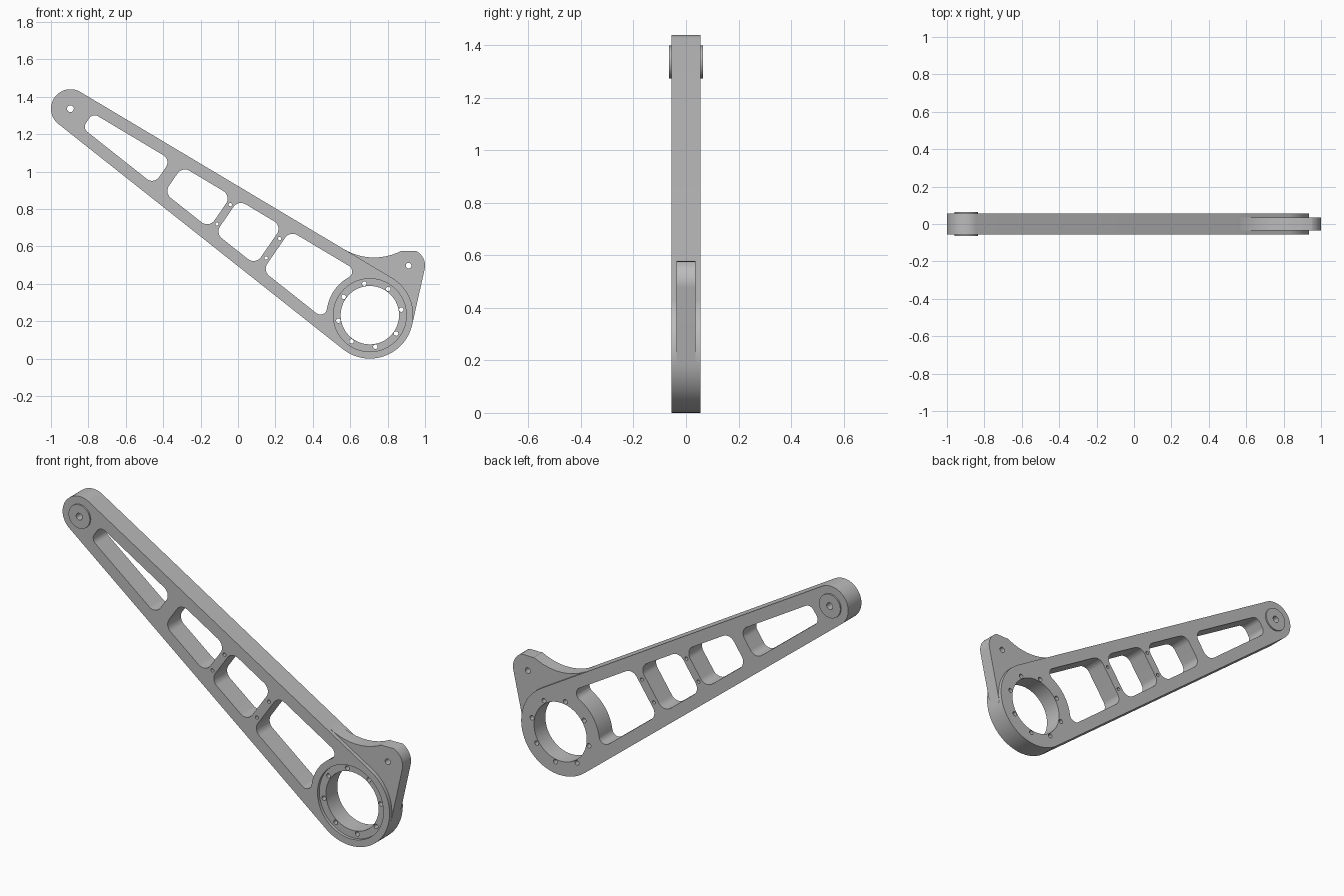
import bpy, bmesh
from math import radians, degrees, sin, cos, asin, acos, atan2
from mathutils import Vector

if "Cube" in bpy.data.objects:
    bpy.data.objects.remove(bpy.data.objects["Cube"], do_unlink=True)

grey = bpy.data.materials.new("machined grey")
grey.use_nodes = True
grey.diffuse_color = (0.5, 0.5, 0.5, 1)
grey.node_tree.nodes["Principled BSDF"].inputs["Base Color"].default_value = (0.5, 0.5, 0.5, 1)

# Key sizes, in the front plane (x, z)
PIVOT, PIVOT_R = Vector((-0.896, 1.336)), 0.104
HUB, HUB_R = Vector((0.705, 0.232)), 0.232
LUG, LUG_R = Vector((0.912, 0.497)), 0.088
HALF, LUG_HALF, RIM = 0.056, 0.036, 0.063

AXIS = (HUB - PIVOT).normalized()
UP = Vector((-AXIS.y, AXIS.x))
LENGTH = (HUB - PIVOT).length
TAPER = asin((HUB_R - PIVOT_R) / LENGTH)
EDGE = 90 + degrees(TAPER)          # direction the upper edge faces, from the arm axis


def arc(centre, r, start, end):
    n = max(3, int(abs(end - start) / 4))
    steps = [radians(start + (end - start) * i / n) for i in range(n + 1)]
    return [Vector((centre[0] + r * cos(a), centre[1] + r * sin(a))) for a in steps]


def circle(centre, r):
    return arc(centre, r, 0, 360)[:-1]


def on_arm(points):
    """Move points from arm coordinates (along, across) to the front plane."""
    return [PIVOT + AXIS * p.x + UP * p.y for p in points]


def mirrored(half):
    """Close an upper half outline with its reflection in the arm axis."""
    return on_arm(half + [Vector((p.x, -p.y)) for p in reversed(half) if abs(p.y) > 1e-6])


def plate(name, loops, y0, y1):
    """Extrude an outline with holes from y0 to y1."""
    bm = bmesh.new()
    for loop in loops:
        vs = [bm.verts.new((p.x, y0, p.y)) for p in loop]
        for a, b in zip(vs, vs[1:] + vs[:1]):
            bm.edges.new((a, b))
    bmesh.ops.triangle_fill(bm, use_beauty=True, edges=bm.edges[:], normal=(0, -1, 0))
    out = bmesh.ops.extrude_face_region(bm, geom=bm.faces[:], use_keep_orig=True)
    moved = [g for g in out["geom"] if isinstance(g, bmesh.types.BMVert)]
    bmesh.ops.translate(bm, verts=moved, vec=(0, y1 - y0, 0))
    bmesh.ops.recalc_face_normals(bm, faces=bm.faces[:])
    mesh = bpy.data.meshes.new(name)
    bm.to_mesh(mesh)
    bm.free()
    mesh.materials.append(grey)
    ob = bpy.data.objects.new(name, mesh)
    bpy.context.collection.objects.link(ob)
    return ob


def smooth(ob):
    bpy.ops.object.select_all(action='DESELECT')
    ob.select_set(True)
    bpy.context.view_layer.objects.active = ob
    bpy.ops.object.shade_smooth_by_angle(angle=radians(30))


def corner(u, r):
    """Centre of a window corner whose arc touches the rim line."""
    return (u, (PIVOT_R - RIM - r + u * sin(TAPER)) / cos(TAPER))


def window(u0, u1, r0, r1):
    return mirrored(arc(corner(u0 + r0, r0), r0, 180, EDGE)
                    + arc(corner(u1 - r1, r1), r1, EDGE, 0))


def hub_window(u0, r0, r1):
    """Window whose far end follows the hub."""
    touch = EDGE + degrees(acos((HUB_R - RIM - r1) / (HUB_R + r1)))
    reach, a = HUB_R + r1, radians(touch)
    centre = (LENGTH + reach * cos(a), reach * sin(a))
    return mirrored(arc(corner(u0 + r0, r0), r0, 180, EDGE)
                    + arc(centre, r1, EDGE, touch - 180)
                    + arc((LENGTH, 0), HUB_R, touch, 180)[1:])


# Arm: tapered outline, four windows, bore, bolt circle and bridge holes
outline = mirrored(arc((LENGTH, 0), HUB_R, 0, EDGE) + arc((0, 0), PIVOT_R, EDGE, 180))
holes = [window(0.112, 0.598, 0.036, 0.045),
         window(0.668, 0.973, 0.048, 0.048),
         window(1.016, 1.289, 0.048, 0.048),
         hub_window(1.337, 0.048, 0.035),
         circle(HUB, 0.156), circle(PIVOT, 0.062)]
for i in range(8):
    a = radians(10 + 45 * i)
    holes.append(circle(HUB + Vector((cos(a), sin(a))) * 0.171, 0.012))
for u in (0.995, 1.315):
    for v in (-0.063, 0.063):
        holes.append(on_arm(circle((u, v), 0.009)))
arm = plate("arm", [outline] + holes, -HALF, HALF)

# Shallow seat around the bore, on the front only
cutter = plate("seat_cutter", [circle(HUB, 0.195)], -HALF - 0.05, -HALF + 0.016)
cut = arm.modifiers.new("seat", 'BOOLEAN')
cut.operation, cut.solver, cut.object = 'DIFFERENCE', 'EXACT', cutter
bpy.context.view_layer.objects.active = arm
bpy.ops.object.modifier_apply(modifier=cut.name)
bpy.data.objects.remove(cutter, do_unlink=True)
smooth(arm)

# Pivot bush, standing slightly proud on both sides
smooth(plate("pivot_bush", [circle(PIVOT, 0.063), circle(PIVOT, 0.018)], -0.064, 0.064))

# Lug: hollow curve off the upper edge, round tip, straight side down to the hub
facing = EDGE + degrees(atan2(AXIS.y, AXIS.x))
normal = Vector((cos(radians(facing)), sin(radians(facing))))
along = Vector((normal.y, -normal.x))
start = HUB + normal * HUB_R - along * 0.3
a, b = (LUG - start).dot(along), (LUG - start).dot(normal)
sweep_r = (a * a + b * b - LUG_R ** 2) / (2 * (b + LUG_R))
sweep = start + normal * sweep_r
to_lug = degrees(atan2(LUG.y - sweep.y, LUG.x - sweep.x))
rise = LUG - HUB
side = degrees(atan2(rise.y, rise.x) - acos((HUB_R - LUG_R) / rise.length))
profile = (arc(sweep, sweep_r, facing - 180, to_lug)
           + arc(LUG, LUG_R, to_lug + 180, side)
           + [arc(HUB, HUB_R, side, facing)[0]]
           + arc(HUB, 0.205, side, facing))
smooth(plate("lug", [profile, circle(LUG, 0.015)], -LUG_HALF, LUG_HALF))
